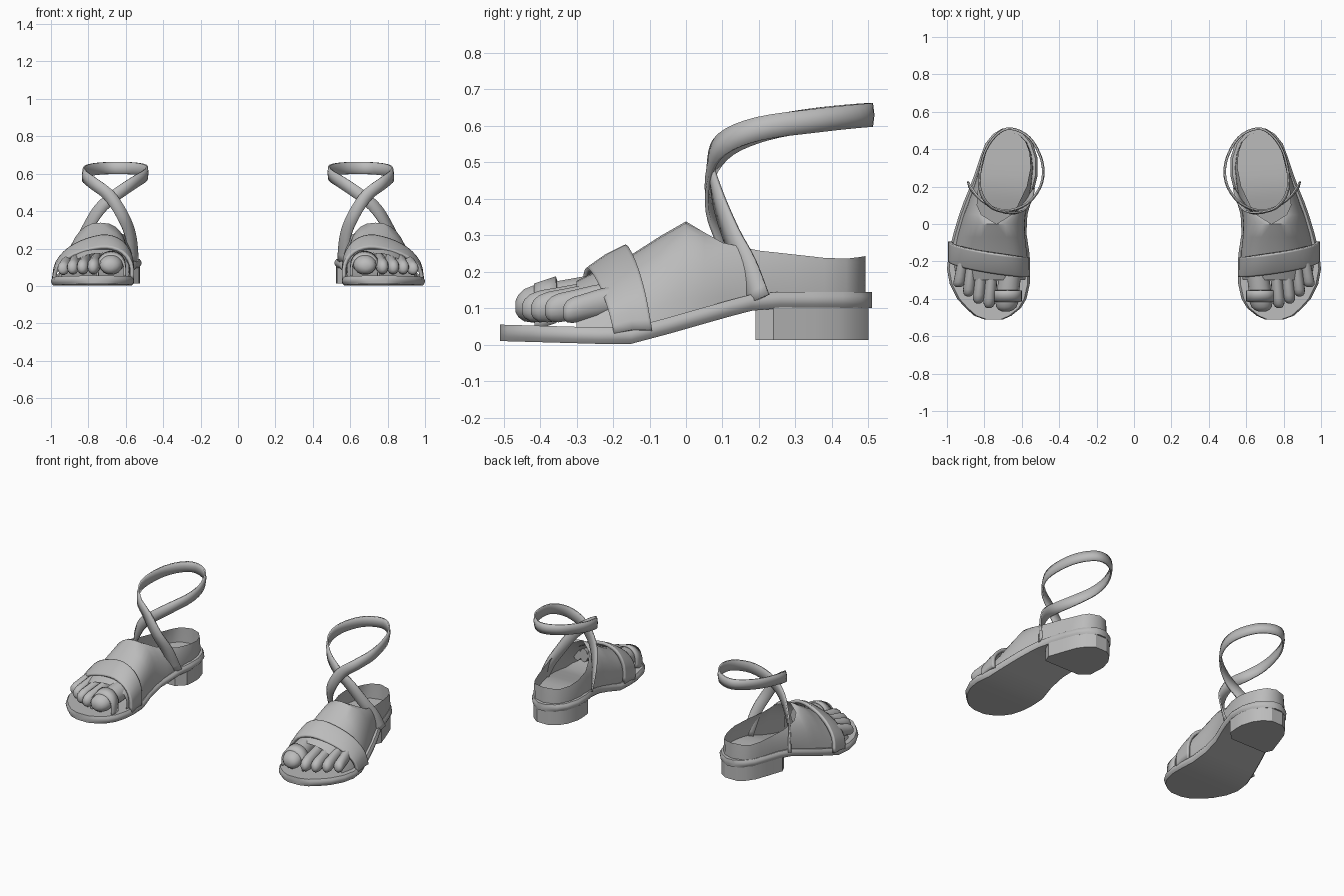
import bpy, bmesh, math
from mathutils import Vector

cube = bpy.data.objects.get("Cube")
if cube:
    bpy.data.objects.remove(cube, do_unlink=True)

grey = bpy.data.materials.new("plain grey")
grey.use_nodes = True
colour = (0.5, 0.5, 0.5, 1)
grey.diffuse_color = colour
grey.node_tree.nodes["Principled BSDF"].inputs["Base Color"].default_value = colour


def interp(table, y):
    """Piecewise linear lookup of tuples keyed by their first item."""
    if y <= table[0][0]:
        return table[0][1:]
    for a, b in zip(table, table[1:]):
        if y <= b[0]:
            t = (y - a[0]) / (b[0] - a[0])
            return [p + (q - p) * t for p, q in zip(a[1:], b[1:])]
    return table[-1][1:]


def spline(points, steps):
    """Catmull-Rom samples through the points."""
    pts = [Vector(p) for p in points]
    pts = [pts[0] * 2 - pts[1]] + pts + [pts[-1] * 2 - pts[-2]]
    out = []
    for a, b, c, d in zip(pts, pts[1:], pts[2:], pts[3:]):
        for i in range(steps):
            t = i / steps
            out.append((b * 2 + (c - a) * t + (a * 2 - b * 5 + c * 4 - d) * t ** 2
                        + (b * 3 - a - c * 3 + d) * t ** 3) / 2)
    return out + [pts[-2]]


def loft(name, strips, closed=False, thick=0, angle=40):
    """Skin each strip of cross-sections; mirror for the other foot."""
    bm = bmesh.new()
    for rows in strips:
        rings = [[bm.verts.new(p) for p in row] for row in rows]
        n = len(rings[0])
        for r, s in zip(rings, rings[1:]):
            for i in range(n if closed else n - 1):
                j = (i + 1) % n
                bm.faces.new((r[i], r[j], s[j], s[i]))
        if closed:
            bm.faces.new(rings[0])
            bm.faces.new(rings[-1])
    bmesh.ops.remove_doubles(bm, verts=bm.verts, dist=0.0005)
    bmesh.ops.recalc_face_normals(bm, faces=bm.faces)
    mesh = bpy.data.meshes.new(name)
    bm.to_mesh(mesh)
    bm.free()
    mesh.materials.append(grey)
    ob = bpy.data.objects.new(name, mesh)
    bpy.context.collection.objects.link(ob)
    bpy.ops.object.select_all(action='DESELECT')
    ob.select_set(True)
    bpy.context.view_layer.objects.active = ob
    bpy.ops.object.shade_smooth_by_angle(angle=math.radians(angle))
    if thick:
        mod = ob.modifiers.new("thickness", 'SOLIDIFY')
        mod.thickness, mod.offset = thick, 0
    ob.modifiers.new("other foot", 'MIRROR').use_mirror_merge = False
    return ob


# Sole: plan outline (y, inner x, outer x) and underside height (y, z)
outline = [(-.51, .70, .80), (-.49, .655, .855), (-.45, .605, .90), (-.40, .575, .945),
           (-.32, .557, .985), (-.24, .555, 1.0), (-.15, .56, .99), (-.05, .575, .965),
           (.05, .57, .935), (.12, .55, .91), (.18, .535, .885), (.26, .515, .855),
           (.35, .515, .825), (.43, .54, .795), (.48, .58, .755), (.51, .635, .705)]
under = [(-.51, .01), (-.16, 0), (-.1, .015), (0, .043), (.1, .072),
         (.18, .093), (.26, .1), (.51, .1)]
SOLE = .045


def floor(y):
    return interp(under, y)[0] + SOLE


rows = []
for y, a, b in outline:
    z = interp(under, y)[0]
    half = [(.012, 0), (.003, .25), (0, .5), (.003, .75), (.012, 1)]
    rows.append([(a + d, y, z + SOLE * h) for d, h in half]
                + [(b - d, y, z + SOLE * h) for d, h in reversed(half)])
loft("sole", [rows], closed=True)

# Heel block with chamfered front corners
rows = []
for y, inset in [(.19, .05), (.24, .01), (.3, .01), (.35, .01), (.42, .01), (.47, .01), (.5, .012)]:
    a, b = interp(outline, y)
    a, b = a + inset, b - inset
    rows.append([(a, y, .013), (b, y, .013), (b, y, .112), (a, y, .112)])
loft("heel_block", [rows], closed=True, angle=30)

# Foot shell: y, inner x, outer x, rim height, arch angle, lean towards the inside
foot = [(-.30, .59, .95, .175, 90, .05), (-.22, .58, .965, .215, 90, .05),
        (-.145, .58, .96, .25, 90, .045), (-.07, .585, .945, .298, 90, .035),
        (0, .585, .925, .338, 90, .02), (.05, .58, .91, .308, 66, .01), (.1, .57, .89, .28, 52, 0),
        (.2, .55, .855, .258, 36, 0), (.3, .54, .825, .247, 28, 0),
        (.38, .55, .80, .238, 24, 0), (.44, .575, .775, .236, 22, 0),
        (.475, .61, .74, .24, 20, 0), (.492, .67, .67, .243, 20, 0)]
walls = []
for side in (-1, 1):
    rows = []
    for y, a, b, rim, arch, lean in foot:
        top, base, row = math.radians(arch), floor(y) - .01, []
        for i in range(9):
            t = top * i / 8
            s = math.sin(t)
            row.append(((a + b) / 2 + side * (b - a) / 2 * max(math.cos(t), 0) ** .8 - lean * s,
                        y, base + (rim - base) * s / math.sin(top)))
        rows.append(row)
    walls.append(rows)
loft("foot", walls)

# Toes: root x, tip x, tip y, half width, tip centre height, half height
toes = [(.655, .685, -.468, .062, .105, .05), (.755, .776, -.45, .034, .098, .042),
        (.812, .833, -.425, .033, .096, .04), (.867, .886, -.387, .032, .094, .038),
        (.915, .938, -.338, .032, .088, .034)]
tubes = []
for root, tip, front, wide, mid, tall in toes:
    rows = []
    for t, size in [(0, .3), (.03, .62), (.09, .88), (.2, 1), (.4, .97), (.7, .95), (1, .85)]:
        x, y = tip + (root - tip) * t, front + (-.2 - front) * t
        z, grow = mid + .035 * t, 1 + .35 * t
        rows.append([(x + wide * size * math.cos(k * math.tau / 14), y,
                      z + tall * size * grow * math.sin(k * math.tau / 14)) for k in range(14)])
    tubes.append(rows)
loft("toes", tubes, closed=True, angle=60)

# Wide band over the front of the foot
arch = spline([(.566, -.23, .04), (.572, -.23, .14), (.62, -.225, .21), (.70, -.215, .24),
               (.80, -.20, .225), (.90, -.18, .182), (.967, -.16, .115), (.985, -.145, .04)], 3)
rows = []
for p in arch:
    rows.append([(p.x, p.y + d * .052, p.z * (1 + .13 * d) - .006 * d * d)
                 for d in (-1, -.85, 0, .85, 1)])
loft("front_band", [rows], thick=.02)

# Loop around the big toe
loop = spline([(.606, -.385, .05), (.608, -.385, .12), (.635, -.385, .16), (.68, -.385, .172),
               (.725, -.385, .155), (.75, -.385, .11), (.75, -.385, .05)], 3)
loft("toe_loop", [[[(p.x, p.y + d * .03, p.z + d * .01) for d in (-1, 0, 1)] for p in loop]], thick=.012)

# Ankle strap: one ribbon that crosses in front and circles the ankle
path = spline([(.555, .17, .125), (.575, .11, .27), (.62, .065, .38), (.69, .065, .485),
               (.775, .10, .55), (.825, .2, .592), (.805, .36, .615), (.74, .47, .627),
               (.66, .508, .63), (.56, .46, .628), (.495, .34, .615), (.495, .22, .592),
               (.56, .12, .55), (.655, .075, .485), (.74, .085, .41), (.81, .125, .30),
               (.85, .165, .22), (.878, .2, .125)], 4)
ankle = Vector((.67, .28, 0))
rows = []
for i, p in enumerate(path):
    tangent = path[min(i + 1, len(path) - 1)] - path[max(i - 1, 0)]
    out = p - ankle
    out.z = 0
    out.normalize()
    across = tangent.cross(out).normalized() * .032
    rows.append([p + across * d + out * (.004 * (1 - d * d)) for d in (-1, 0, 1)])
loft("ankle_strap", [rows], thick=.01)
